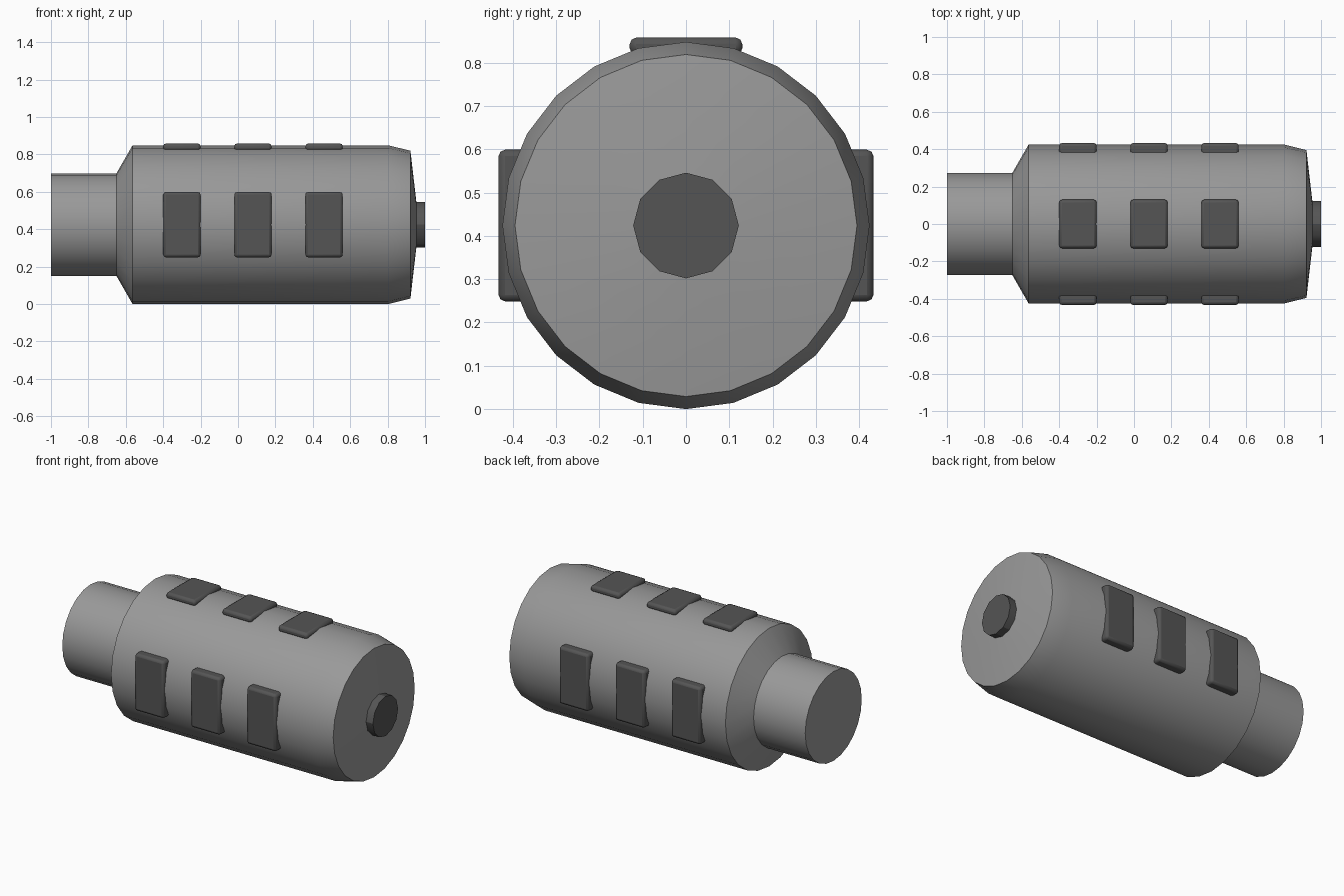
import bpy, math

cube = bpy.data.objects.get("Cube")
if cube:
    bpy.data.objects.remove(cube, do_unlink=True)


def material(name, value):
    mat = bpy.data.materials.new(name)
    mat.use_nodes = True
    colour = (value, value, value, 1)
    mat.diffuse_color = colour
    mat.node_tree.nodes["Principled BSDF"].inputs["Base Color"].default_value = colour
    return mat


body_grey = material("body grey", 0.32)
pad_grey = material("dark grey", 0.09)
AXIS_Z = 0.424


def finish(obj, mat):
    obj.data.materials.append(mat)
    bpy.ops.object.select_all(action="DESELECT")
    obj.select_set(True)
    bpy.context.view_layer.objects.active = obj
    bpy.ops.object.shade_smooth_by_angle(angle=math.radians(30))


def lathe(name, profile, sides, mat):
    """Revolve (x, radius) points around the long axis, with flat end caps."""
    verts, faces = [], []
    for x, radius in profile:
        for i in range(sides):
            a = math.tau * i / sides
            verts.append((x, radius * math.sin(a), AXIS_Z + radius * math.cos(a)))
    for ring in range(len(profile) - 1):
        for i in range(sides):
            a, b = ring * sides + i, ring * sides + (i + 1) % sides
            faces.append((a, a + sides, b + sides, b))
    last = (len(profile) - 1) * sides
    faces.append(tuple(range(sides)))
    faces.append(tuple(reversed(range(last, last + sides))))
    mesh = bpy.data.meshes.new(name)
    mesh.from_pydata(verts, [], faces)
    mesh.flip_normals()
    obj = bpy.data.objects.new(name, mesh)
    bpy.context.collection.objects.link(obj)
    finish(obj, mat)


def pad(name, location, size):
    """Bevelled block sunk into the body so only its outer skin shows."""
    bpy.ops.mesh.primitive_cube_add(size=1, location=location)
    obj = bpy.context.object
    obj.name = name
    obj.scale = size
    bpy.ops.object.transform_apply(location=False, rotation=False, scale=True)
    bevel = obj.modifiers.new("rounded edges", "BEVEL")
    bevel.width = 0.015
    bevel.segments = 2
    finish(obj, pad_grey)


# Main barrel with sloped collar, tapered end and shallow cone face
lathe("barrel", [(-0.65, 0.274), (-0.564, 0.424), (0.805, 0.424),
                 (0.922, 0.395), (0.955, 0.11)], 24, body_grey)
# Narrow neck
lathe("neck", [(-1, 0.274), (-0.65, 0.274)], 24, body_grey)
# End button
lathe("end_button", [(0.9, 0.122), (1, 0.122)], 12, pad_grey)

# Three rows of grip pads: both sides and the top
for n, x in enumerate((-0.3, 0.08, 0.46), 1):
    for side, sign in (("left", 1), ("right", -1)):
        pad(f"{'back' if sign > 0 else 'front'}_grip_pad_{n}",
            (x, sign * 0.393, AXIS_Z), (0.2, 0.08, 0.35))
    pad(f"top_grip_pad_{n}", (x, 0, 0.838), (0.2, 0.26, 0.04))
